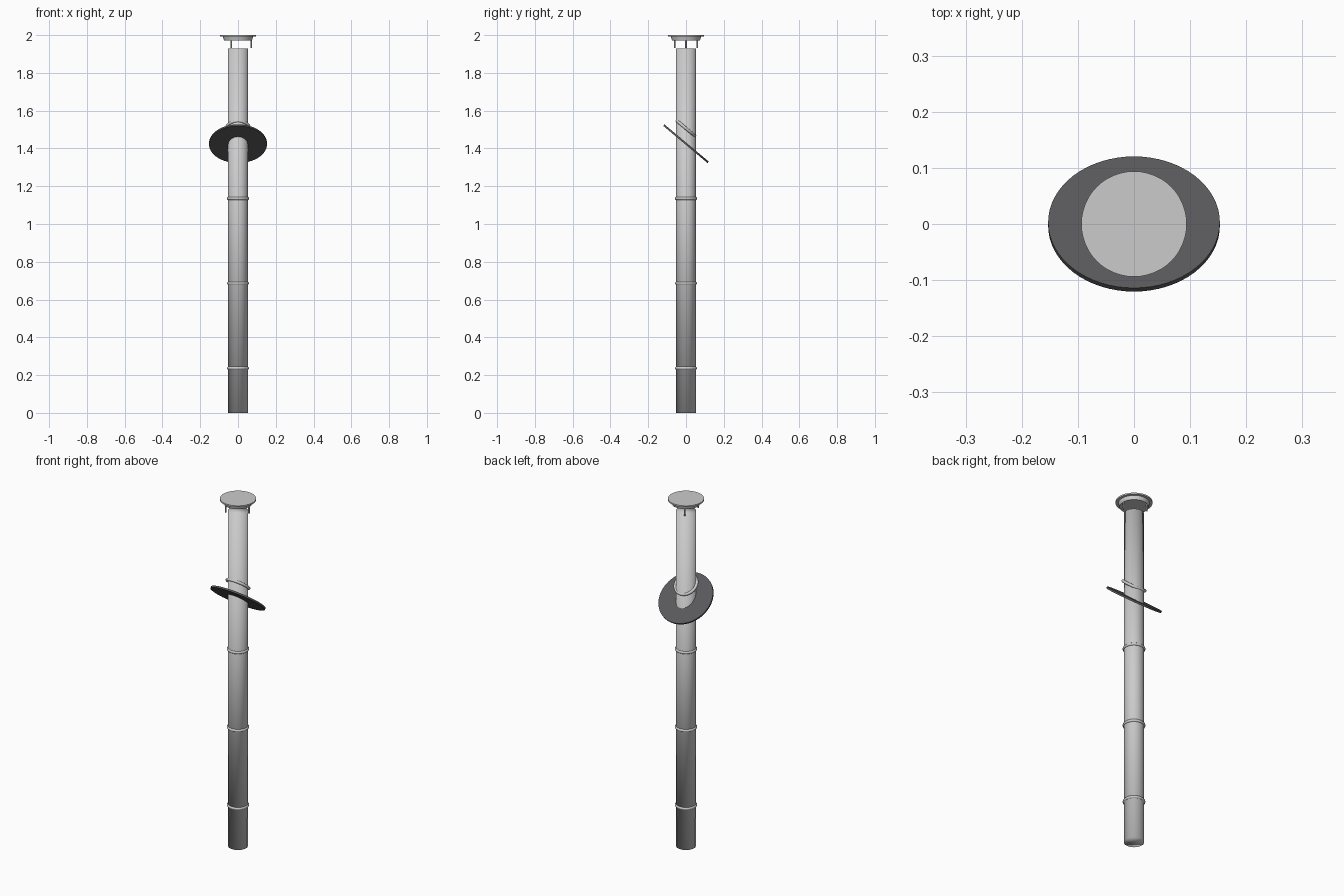
import bpy
import math

if "Cube" in bpy.data.objects:
    bpy.data.objects.remove(bpy.data.objects["Cube"], do_unlink=True)


def material(name, rgb):
    mat = bpy.data.materials.new(name)
    mat.use_nodes = True
    mat.diffuse_color = (*rgb, 1)
    mat.node_tree.nodes["Principled BSDF"].inputs["Base Color"].default_value = (*rgb, 1)
    return mat


STEEL = material("light steel", (0.6, 0.6, 0.6))
RUBBER = material("dark rubber", (0.1, 0.1, 0.105))
ROOF_TILT = -math.radians(40)


def finish(name, mat, sharp=True):
    obj = bpy.context.object
    obj.name = name
    obj.data.materials.append(mat)
    if sharp:
        bpy.ops.object.shade_smooth_by_angle(angle=math.radians(35))
    else:
        bpy.ops.object.shade_smooth()
    return obj


def drum(name, mat, r_low, r_high, z_low, z_high, x=0, y=0, tilt=0, sides=48, sharp=True):
    bpy.ops.mesh.primitive_cone_add(
        vertices=sides, radius1=r_low, radius2=r_high, depth=z_high - z_low,
        location=(x, y, (z_low + z_high) / 2), rotation=(tilt, 0, 0))
    return finish(name, mat, sharp)


def ring(name, major, minor, z, tilt=0):
    bpy.ops.mesh.primitive_torus_add(
        major_radius=major, minor_radius=minor, major_segments=48, minor_segments=12,
        location=(0, 0, z), rotation=(tilt, 0, 0))
    return finish(name, STEEL, False)


# Flue pipe, softly shaded from end to end
drum("flue_pipe", STEEL, 0.052, 0.052, 0, 1.93, sharp=False)

# Joint bands at even spacing
for i in range(3):
    ring(f"joint_band_{i + 1}", 0.05, 0.008, 0.237 + 0.449 * i)

# Roof flashing and the collar above it, both at the roof slope
drum("roof_flashing", RUBBER, 0.153, 0.153, 1.42, 1.43, tilt=ROOF_TILT, sides=64)
ring("storm_collar", 0.061, 0.008, 1.506, ROOF_TILT)

# Rain cap: top plate, tapered underside and three supports
drum("rain_cap_plate", STEEL, 0.094, 0.094, 1.992, 2.0)
drum("rain_cap_underside", STEEL, 0.074, 0.08, 1.971, 1.993)
for i in range(3):
    a = i * math.tau / 3
    drum(f"cap_support_{i + 1}", STEEL, 0.004, 0.004, 1.932, 1.975,
         x=0.07 * math.cos(a), y=0.07 * math.sin(a), sides=12)
